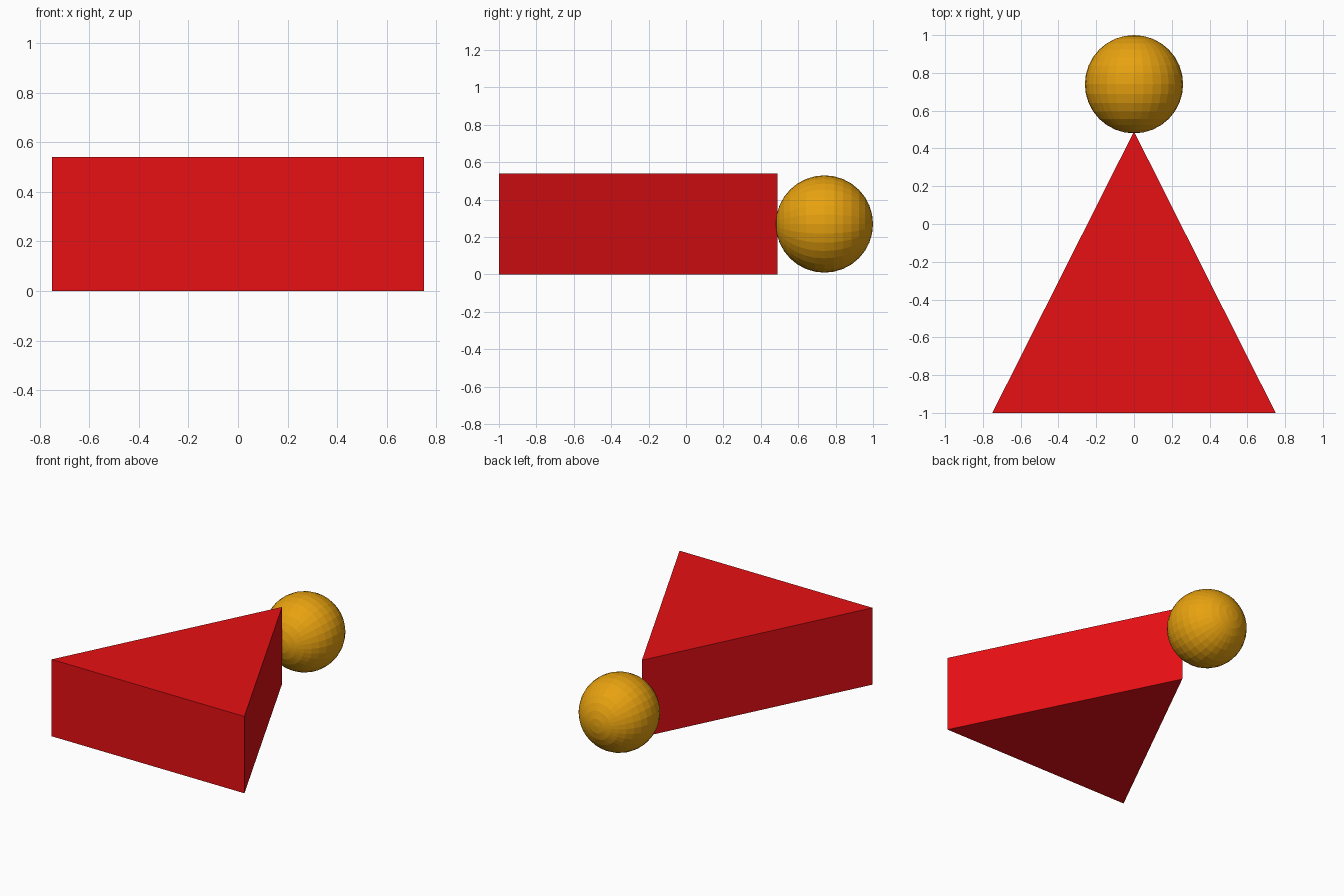
import bpy, bmesh, math
from mathutils import Vector

if "Cube" in bpy.data.objects:
    bpy.data.objects.remove(bpy.data.objects["Cube"])


def paint(obj, name, color):
    mat = bpy.data.materials.new(name)
    mat.diffuse_color = (*color, 1)
    mat.use_nodes = True
    mat.node_tree.nodes["Principled BSDF"].inputs["Base Color"].default_value = mat.diffuse_color
    obj.data.materials.append(mat)


# Triangular wedge: a plan profile extruded upwards
bm = bmesh.new()
profile = [(-0.75, -1), (0.75, -1), (0, 0.49)]
base = bm.faces.new([bm.verts.new((x, y, 0)) for x, y in profile])
top = bmesh.ops.extrude_face_region(bm, geom=[base], use_keep_orig=True)
bmesh.ops.translate(bm, vec=Vector((0, 0, 0.54)),
                    verts=[v for v in top["geom"] if isinstance(v, bmesh.types.BMVert)])
bmesh.ops.recalc_face_normals(bm, faces=bm.faces)
mesh = bpy.data.meshes.new("wedge_body")
bm.to_mesh(mesh)
bm.free()
wedge = bpy.data.objects.new("wedge_body", mesh)
bpy.context.collection.objects.link(wedge)
paint(wedge, "red", (0.8, 0.005, 0.007))

# Faceted ball at the tip, poles along y
bpy.ops.mesh.primitive_uv_sphere_add(segments=32, ring_count=16, radius=0.26,
                                     location=(0, 0.74, 0.27),
                                     rotation=(math.pi / 2, 0, 0))
ball = bpy.context.object
ball.name = "tip_ball"
paint(ball, "amber", (0.8, 0.36, 0.005))
